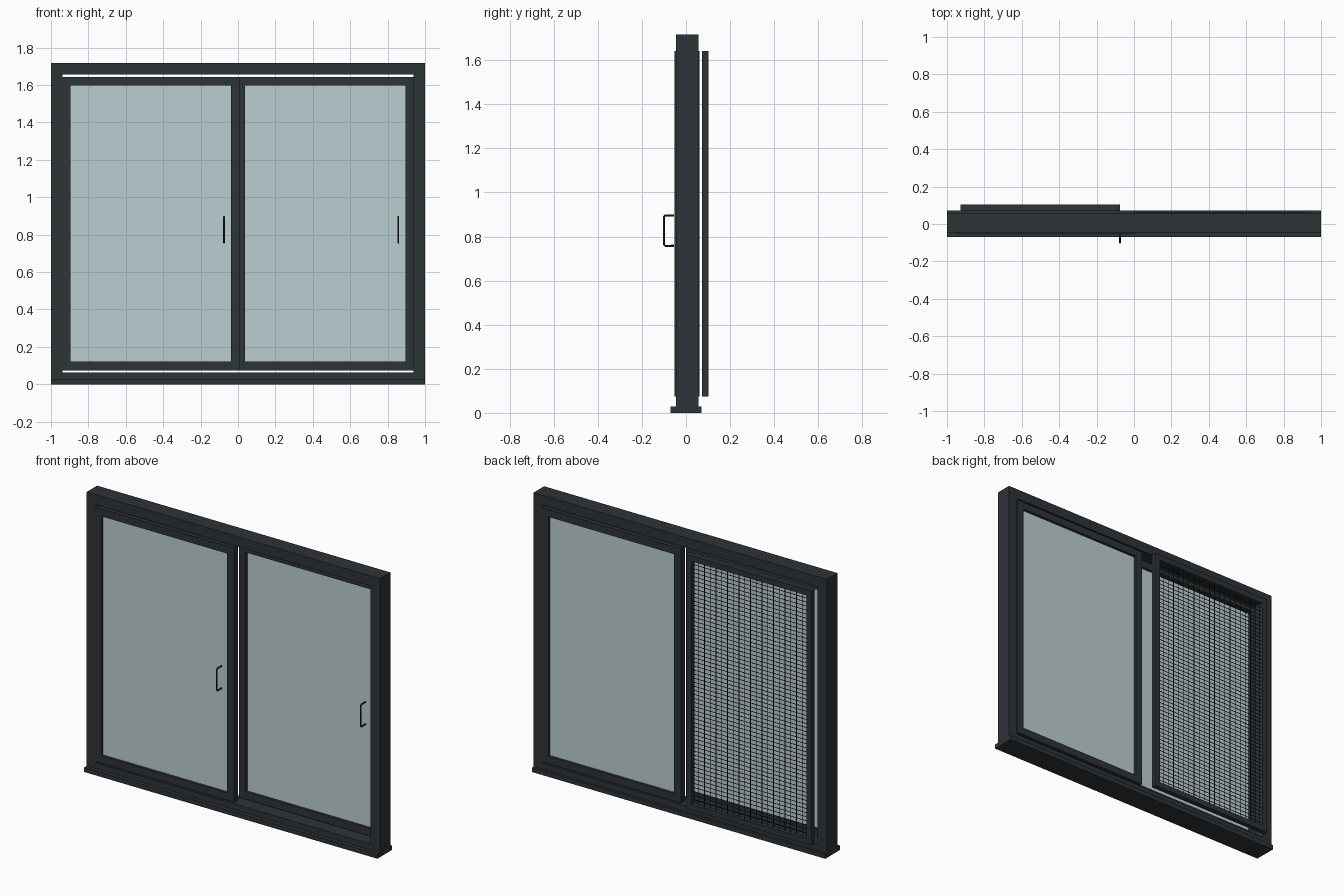
import bpy, bmesh
from mathutils import Vector

if "Cube" in bpy.data.objects:
    bpy.data.objects.remove(bpy.data.objects["Cube"])


def material(name, rgb):
    m = bpy.data.materials.new(name)
    m.diffuse_color = (*rgb, 1)
    m.use_nodes = True
    m.node_tree.nodes["Principled BSDF"].inputs["Base Color"].default_value = m.diffuse_color
    return m


DARK = material("dark_metal", (0.027, 0.033, 0.039))
GLASS = material("pale_glass", (0.50, 0.62, 0.64))
BLACK = material("black_wire", (0.012, 0.014, 0.016))


def boxes(name, spans, mat):
    """One object from boxes given as (x0, x1, y0, y1, z0, z1)."""
    bm = bmesh.new()
    for x0, x1, y0, y1, z0, z1 in spans:
        verts = bmesh.ops.create_cube(bm, size=1)["verts"]
        size = Vector((x1 - x0, y1 - y0, z1 - z0))
        mid = Vector((x0 + x1, y0 + y1, z0 + z1)) / 2
        for v in verts:
            v.co = v.co * size + mid
    me = bpy.data.meshes.new(name)
    bm.to_mesh(me)
    bm.free()
    me.materials.append(mat)
    ob = bpy.data.objects.new(name, me)
    bpy.context.collection.objects.link(ob)
    return ob


def border(name, x0, x1, y0, y1, z0, z1, w):
    """Two full-height stiles with two rails between them."""
    boxes(name + "_stiles", [(x0, x0 + w, y0, y1, z0, z1),
                             (x1 - w, x1, y0, y1, z0, z1)], DARK)
    boxes(name + "_rails", [(x0 + w, x1 - w, y0, y1, z0, z0 + w),
                            (x0 + w, x1 - w, y0, y1, z1 - w, z1)], DARK)


def handle(name, x, y, z0=0.758, z1=0.895, reach=0.045):
    """D-shaped pull bent from round bar."""
    r, c = 0.005, 0.006
    f = y - reach
    pts = [(x, y, z0), (x, f + c, z0), (x, f, z0 + c),
           (x, f, z1 - c), (x, f + c, z1), (x, y, z1)]
    cu = bpy.data.curves.new(name, "CURVE")
    cu.dimensions = "3D"
    cu.bevel_depth = r
    cu.bevel_resolution = 2
    cu.use_fill_caps = True
    sp = cu.splines.new("POLY")
    sp.points.add(len(pts) - 1)
    for p, co in zip(sp.points, pts):
        p.co = (*co, 1)
    cu.materials.append(BLACK)
    bpy.context.collection.objects.link(bpy.data.objects.new(name, cu))


# Outer frame
FY0, FY1 = -0.046, 0.056
boxes("sill", [(-1, 1, -0.07, 0.071, 0, 0.028)], DARK)
for side, s in (("left", -1), ("right", 1)):
    a, b = sorted((s * 0.937, s * 1.0))
    boxes(side + "_jamb", [(a, b, FY0, FY1, 0.028, 1.717)], DARK)
boxes("head", [(-0.937, 0.937, FY0, FY1, 1.655, 1.717)], DARK)
boxes("bottom_track", [(-0.937, 0.937, FY0, FY1, 0.028, 0.064)], DARK)

# Sliding sashes: left one in the front track, right one in the back track
Z0, Z1, W = 0.075, 1.643, 0.046
for name, x0, x1, y0 in (("left_sash", -0.942, 0.008, -0.052),
                         ("right_sash", -0.008, 0.942, 0.020)):
    y1 = y0 + 0.042
    border(name, x0, x1, y0, y1, Z0, Z1, W)
    m = (y0 + y1) / 2
    boxes(name + "_glass", [(x0 + W - .005, x1 - W + .005, m - .005, m + .005,
                             Z0 + W - .005, Z1 - W + .005)], GLASS)

# Pull handles
handle("left_handle", -0.075, -0.055)
handle("right_handle", 0.857, 0.017)

# Insect screen behind the left sash
SX0, SX1, SY0, SY1, SW = -0.928, -0.075, 0.073, 0.103, 0.035
border("screen", SX0, SX1, SY0, SY1, Z0, Z1, SW)
ix0, ix1, iz0, iz1 = SX0 + SW, SX1 - SW, Z0 + SW, Z1 - SW
ym, t = (SY0 + SY1) / 2, 0.0014
nx, nz = 20, 60
wires = []
for i in range(1, nx):
    x = ix0 + (ix1 - ix0) * i / nx
    wires.append((x - t, x + t, ym - t, ym + t, iz0, iz1))
for i in range(1, nz):
    z = iz0 + (iz1 - iz0) * i / nz
    wires.append((ix0, ix1, ym - t, ym + t, z - t, z + t))
boxes("screen_mesh", wires, BLACK)
